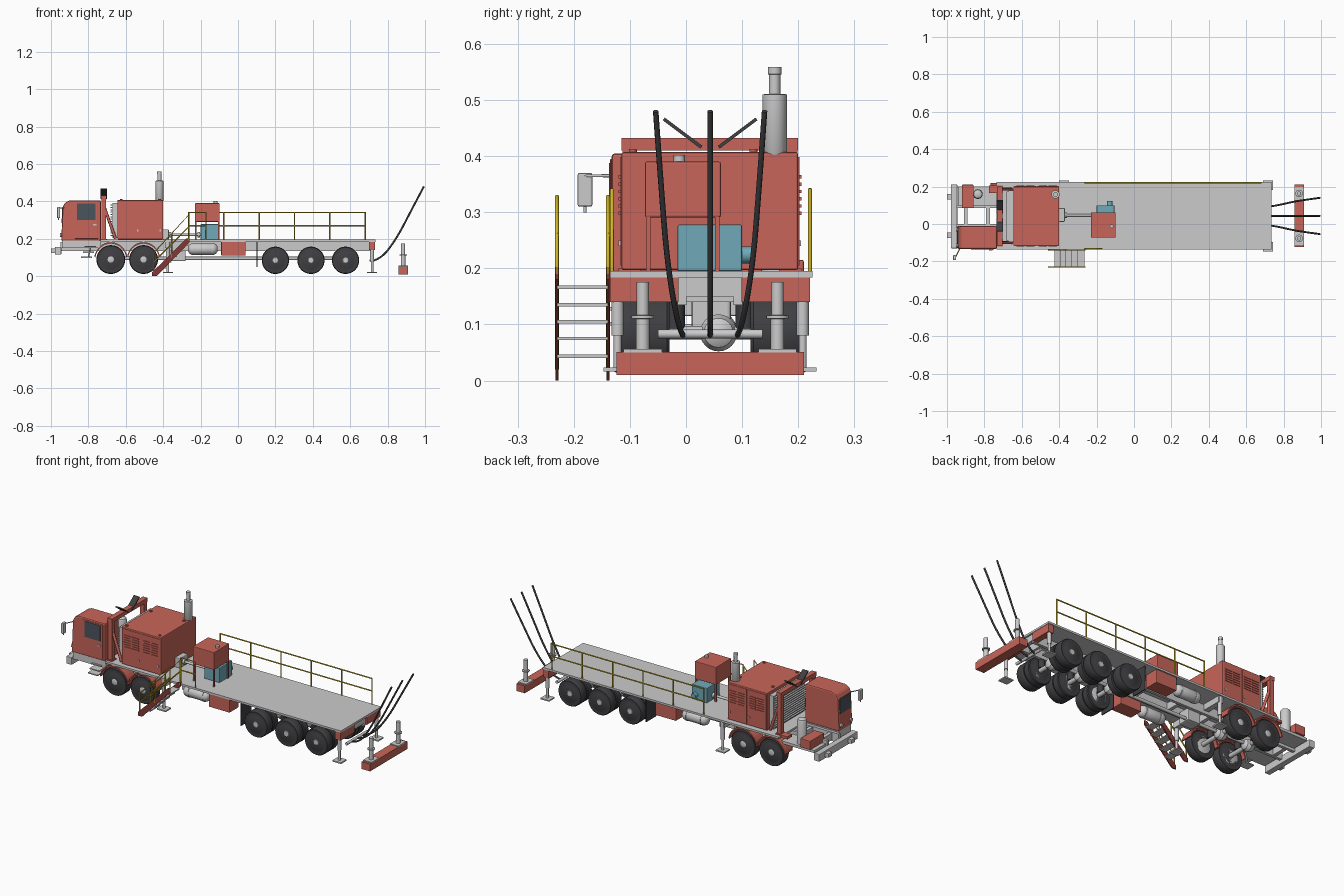
import bpy, bmesh, math
from mathutils import Vector

YC = 0.043  # centre line of the vehicle


def mat(name, r, g, b):
    m = bpy.data.materials.new(name)
    m.diffuse_color = (r, g, b, 1)
    return m


RED = mat("red_paint", 0.58, 0.13, 0.10)
DARKRED = mat("dark_red_paint", 0.22, 0.04, 0.035)
BLUE = mat("blue_paint", 0.16, 0.40, 0.48)
YELLOW = mat("yellow_paint", 0.65, 0.48, 0.02)
RUBBER = mat("rubber", 0.05, 0.05, 0.055)
GLASS = mat("glass", 0.07, 0.09, 0.11)


def finish(name, bm, m=None, bevel=0, smooth=False):
    bmesh.ops.recalc_face_normals(bm, faces=bm.faces)
    me = bpy.data.meshes.new(name)
    bm.to_mesh(me)
    bm.free()
    o = bpy.data.objects.new(name, me)
    bpy.context.collection.objects.link(o)
    if m:
        me.materials.append(m)
    if bevel:
        b = o.modifiers.new("bevel", "BEVEL")
        b.width, b.segments = bevel, 2
    if smooth:
        bpy.ops.object.select_all(action="DESELECT")
        o.select_set(True)
        bpy.context.view_layer.objects.active = o
        bpy.ops.object.shade_smooth_by_angle(angle=math.radians(35))
    return o


def box(name, x0, x1, y0, y1, z0, z1, m=None, bevel=0):
    bm = bmesh.new()
    bmesh.ops.create_cube(bm, size=1)
    for v in bm.verts:
        v.co = ((x0 + x1) / 2 + v.co.x * (x1 - x0), (y0 + y1) / 2 + v.co.y * (y1 - y0),
                (z0 + z1) / 2 + v.co.z * (z1 - z0))
    return finish(name, bm, m, bevel)


def prism(name, pts, y0, y1, m=None, bevel=0):
    """Side profile in x,z pushed from y0 to y1."""
    bm = bmesh.new()
    f = bm.faces.new([bm.verts.new((x, y0, z)) for x, z in pts])
    r = bmesh.ops.extrude_face_region(bm, geom=[f])
    for v in r["geom"]:
        if isinstance(v, bmesh.types.BMVert):
            v.co.y = y1
    return finish(name, bm, m, bevel)


def lathe(name, a, b, prof, m=None, n=24):
    """Profile of (distance along axis, radius) turned about the axis a-b."""
    a, d = Vector(a), (Vector(b) - Vector(a)).normalized()
    q = d.to_track_quat("Z", "Y")
    bm = bmesh.new()
    rings = [[bm.verts.new(a + q @ Vector((r * math.cos(t * math.tau / n), r * math.sin(t * math.tau / n), h)))
              for t in range(n)] for h, r in prof]
    for r0, r1 in zip(rings, rings[1:]):
        for i in range(n):
            bm.faces.new((r0[i], r0[(i + 1) % n], r1[(i + 1) % n], r1[i]))
    bm.faces.new(rings[0])
    bm.faces.new(rings[-1])
    return finish(name, bm, m, 0, True)


def cyl(name, a, b, r, m=None, n=16):
    return lathe(name, a, b, [(0, r), ((Vector(b) - Vector(a)).length, r)], m, n)


def tube(name, paths, r, m=None, smooth=False):
    cu = bpy.data.curves.new(name, "CURVE")
    cu.dimensions, cu.bevel_depth, cu.bevel_resolution, cu.use_fill_caps = "3D", r, 2, True
    for pts in paths:
        s = cu.splines.new("NURBS" if smooth else "POLY")
        s.points.add(len(pts) - 1)
        for p, c in zip(s.points, pts):
            p.co = (*c, 1)
        if smooth:
            s.use_endpoint_u, s.order_u = True, 3
    if m:
        cu.materials.append(m)
    o = bpy.data.objects.new(name, cu)
    bpy.context.collection.objects.link(o)


# Deck, frame rails and cross members
box("deck", -0.735, 0.735, -0.135, 0.225, 0.184, 0.195)
for s in (-1, 1):
    y = YC + s * 0.05
    box("frame_rail", -0.95, 0.725, y - 0.008, y + 0.008, 0.135, 0.184)
for x in (-0.9, -0.78, -0.6, -0.42, -0.22, 0.0, 0.1, 0.3, 0.48, 0.66):
    box("cross_member", x - 0.01, x + 0.01, -0.003, 0.089, 0.14, 0.18)
box("rear_plate", 0.705, 0.725, -0.01, 0.095, 0.15, 0.184)
cyl("rear_crossbar", (0.71, -0.05, 0.083), (0.71, 0.136, 0.083), 0.008)

# Front bumper with tow blocks
box("bumper", -0.978, -0.945, -0.13, 0.212, 0.115, 0.157, None, 0.003)
for y in (-0.06, 0.146):
    box("tow_block", -1.0, -0.975, y - 0.015, y + 0.015, 0.125, 0.147)

# Half-width cab
prism("cab", [(-0.945, 0.19), (-0.733, 0.19), (-0.733, 0.405), (-0.9, 0.405), (-0.925, 0.393), (-0.937, 0.37)],
      -0.133, -0.012, RED, 0.007)
box("cab_base", -0.94, -0.735, -0.125, -0.015, 0.15, 0.19)
box("door_panel", -0.872, -0.748, -0.1355, -0.13, 0.2, 0.395, RED, 0.002)
box("door_window", -0.86, -0.762, -0.1375, -0.13, 0.3, 0.388, GLASS)
box("door_handle", -0.775, -0.757, -0.141, -0.135, 0.272, 0.278)
prism("windshield", [(-0.9435, 0.285), (-0.9395, 0.368), (-0.93, 0.368), (-0.93, 0.285)], -0.12, -0.025, GLASS)
for y in (-0.115, -0.03):
    cyl("headlight", (-0.952, y, 0.22), (-0.93, y, 0.22), 0.011)
for z, x in ((0.155, -0.79), (0.125, -0.8), (0.098, -0.81)):
    box("cab_step", x - 0.03, x + 0.03, -0.135, -0.085, z, z + 0.006)
tube("step_hanger", [[(-0.78, -0.09, 0.19), (-0.8, -0.09, 0.1)]], 0.004)
tube("mirror_arm", [[(-0.93, -0.13, 0.365), (-0.955, -0.18, 0.365), (-0.96, -0.18, 0.3)]], 0.003)
box("mirror", -0.967, -0.952, -0.193, -0.167, 0.31, 0.37, None, 0.003)

# Low box and air cleaner beside the cab
box("battery_box", -0.92, -0.858, 0.085, 0.21, 0.165, 0.215, RED, 0.003)
box("front_shelf", -0.94, -0.735, 0.085, 0.2, 0.15, 0.165)
lathe("air_cleaner", (-0.835, 0.16, 0.165), (-0.835, 0.16, 1),
      [(0, 0.026), (0.125, 0.026), (0.135, 0.022), (0.14, 0.012)])

# Support gantry behind the cab
for s in (-1, 1):
    y = YC + s * 0.143
    box("gantry_post", -0.73, -0.705, y - 0.013, y + 0.013, 0.19, 0.415, RED)
    tube("gantry_brace", [[(-0.715, y, 0.37), (-0.655, y, 0.2)]], 0.008, RED)
    box("gantry_foot", -0.775, -0.7, y - 0.02, y + 0.02, 0.185, 0.2, RED)
    a, b = YC + s * 0.017, YC + s * 0.081
    o = box("cradle_plate", -0.735, -0.70, -0.042, 0.042, -0.003, 0.003, RUBBER)
    o.location.y, o.location.z = (a + b) / 2, 0.441
    o.rotation_euler.x = s * math.atan2(0.048, 0.064)
box("gantry_beam", -0.732, -0.703, -0.115, 0.2, 0.41, 0.432, RED)

# Radiator with slats
box("radiator", -0.672, -0.645, -0.095, 0.18, 0.205, 0.39)
for i in range(14):
    z = 0.215 + i * 0.0125
    box("radiator_slat", -0.682, -0.67, -0.09, 0.175, z, z + 0.005)

# Engine house with panels, louvres and roof caps
box("engine_house", -0.645, -0.4, -0.115, 0.2, 0.197, 0.407, RED, 0.004)
for y, s in ((-0.115, -1), (0.2, 1)):
    for x0 in (-0.64, -0.519):
        box("house_door", x0, x0 + 0.115, y - 0.002, y + 0.002, 0.205, 0.398, RED)
        box("door_latch", x0 + 0.1, x0 + 0.108, y - 0.005, y + 0.005, 0.24, 0.25)
        for c in range(2):
            for r in range(6):
                x, z = x0 + 0.012 + c * 0.05, 0.295 + r * 0.013
                box("louvre", x, x + 0.042, y - 0.0055, y + 0.0055, z, z + 0.006, RED)
for x in (-0.625, -0.42):
    for y in (-0.095, 0.12):
        cyl("roof_cap", (x, y, 0.4), (x, y, 0.413), 0.007, RED, 12)
lathe("exhaust_stack", (-0.42, 0.158, 0.385), (-0.42, 0.158, 1),
      [(0, 0.008), (0.02, 0.022), (0.125, 0.022), (0.126, 0.01), (0.16, 0.01), (0.161, 0.012), (0.174, 0.012)])

# Gearbox, shaft, blue pump and red cabinet on legs
box("gearbox", -0.402, -0.37, 0.012, 0.085, 0.195, 0.25, None, 0.004)
cyl("drive_shaft", (-0.375, 0.047, 0.222), (-0.2, 0.047, 0.222), 0.007)
for x in (-0.365, -0.21):
    cyl("shaft_flange", (x - 0.006, 0.047, 0.222), (x + 0.006, 0.047, 0.222), 0.015)
box("pump_body", -0.2, -0.105, -0.015, 0.1, 0.195, 0.278, BLUE, 0.003)
cyl("pump_port", (-0.13, 0.095, 0.224), (-0.13, 0.122, 0.224), 0.015, BLUE)
box("cabinet", -0.23, -0.098, -0.073, 0.062, 0.291, 0.39, RED, 0.003)
cyl("cabinet_cap", (-0.12, -0.012, 0.388), (-0.12, -0.012, 0.402), 0.01)
for x in (-0.225, -0.103):
    for y in (-0.067, 0.056):
        box("cabinet_leg", x - 0.004, x + 0.004, y - 0.004, y + 0.004, 0.193, 0.293, RED)

# Wheels, axles, differentials and springs
TYRE = [(0, .64), (.03, .68), (0, .95), (.12, 1), (.88, 1), (1, .95), (.97, .68), (1, .64)]
RIM = [(0, .6), (.04, .65), (.96, .65), (1, .6), (.85, .55), (.72, .3), (.97, .25), (1.02, .2), (1.02, .05)]


def wheel(x, s, z, r, y_in, w):
    a, b = (x, YC + s * y_in, z), (x, YC + s, z)
    lathe("tyre", a, b, [(h * w, q * r) for h, q in TYRE], RUBBER, 36)
    lathe("rim", a, b, [(h * w, q * r) for h, q in RIM], None, 28)
    for i in range(10):
        t = i * math.tau / 10
        p = Vector((x + 0.42 * r * math.cos(t), YC + s * (y_in + w * 0.7), z + 0.42 * r * math.sin(t)))
        cyl("wheel_nut", p, p + Vector((0, s * w * 0.2, 0)), r * 0.04, None, 6)


for x in (-0.68, -0.505, 0.2, 0.39, 0.575):
    front = x < 0
    z, r = (0.089, 0.077) if front else (0.085, 0.073)
    cyl("axle", (x, YC - 0.13, z), (x, YC + 0.13, z), 0.012)
    lathe("differential", (x - 0.035, YC + 0.015, z), (1, YC + 0.015, z),
          [(0, 0.012), (0.012, 0.026), (0.035, 0.033), (0.055, 0.026), (0.066, 0.01)])
    for s in (-1, 1):
        wheel(x, s, z, r, 0.118, 0.052)
        if not front:
            wheel(x, s, z, r, 0.072, 0.042)
        y = YC + s * 0.062
        cyl("air_spring", (x, y, z + 0.008), (x, y, 0.14), 0.017, RUBBER)
        if front:
            arc = [math.radians(8 + i * 164 / 16) for i in range(17)]
            pts = [(x + 0.083 * math.cos(t), z + 0.085 * math.sin(t)) for t in arc]
            pts += [(x + 0.089 * math.cos(t), z + 0.093 * math.sin(t)) for t in reversed(arc)]
            prism("front_fender", pts, YC + s * 0.105, YC + s * 0.175, RED)
cyl("prop_shaft", (-0.68, YC + 0.015, 0.095), (0.575, YC + 0.015, 0.095), 0.009)
box("transfer_case", -0.36, -0.28, 0.01, 0.08, 0.08, 0.15, None, 0.006)

# Air tanks, tool boxes and mud flaps on both sides
for s in (-1, 1):
    y = YC + s * 0.135
    lathe("air_tank", (-0.267, y, 0.145), (1, y, 0.145),
          [(0, 0.012), (0.008, 0.025), (0.02, 0.031), (0.138, 0.031), (0.15, 0.025), (0.158, 0.012)])
    for x in (-0.235, -0.145):
        cyl("tank_strap", (x, y, 0.145), (x + 0.01, y, 0.145), 0.033, None, 24)
    box("tool_box", -0.09, 0.04, y - 0.04, y + 0.04, 0.11, 0.186, RED, 0.003)
    box("mud_flap", 0.1, 0.105, YC + s * 0.12 - 0.045, YC + s * 0.12 + 0.045, 0.05, 0.184, RUBBER)
    # Levelling jacks and rear outrigger boxes
    for x in (-0.375, 0.717):
        yj = YC + s * 0.165
        cyl("jack_barrel", (x, yj, 0.08), (x, yj, 0.186), 0.011)
        cyl("jack_rod", (x, yj, 0.02), (x, yj, 0.09), 0.007)
        box("jack_foot", x - 0.027, x + 0.027, yj - 0.025, yj + 0.025, 0.016, 0.023)
    ya = YC + s * 0.117
    box("rear_outrigger", 0.7, 0.733, ya - 0.061, ya + 0.061, 0.14, 0.185, RED)
    box("mid_outrigger", -0.39, -0.36, ya - 0.055, ya + 0.055, 0.15, 0.184)
    # Jacks on the separate ground beam
    yb = YC + s * 0.12
    lathe("beam_jack", (0.883, yb, 0.05), (0.883, yb, 1),
          [(0, 0.012), (0.06, 0.012), (0.061, 0.02), (0.066, 0.02), (0.067, 0.011), (0.126, 0.011)])
    box("beam_jack_plate", 0.857, 0.909, yb - 0.034, yb + 0.034, 0.05, 0.056)
box("ground_beam", 0.857, 0.909, -0.124, 0.21, 0.01, 0.051, RED)

# Three hoses rising from the tail
tube("tail_hoses", [[(0.71, YC + s * 0.048, 0.08), (0.765, YC + s * 0.056, 0.09), (0.85, YC + s * 0.076, 0.205),
                     (0.92, YC + s * 0.087, 0.34), (0.994, YC + s * 0.097, 0.48)] for s in (-1, 0, 1)],
     0.005, RUBBER, True)

# Side guard rail
XS = [-0.265 + 0.189 * i for i in range(6)]
YR = 0.221
tube("guard_rail", [[(XS[0], YR, z), (XS[-1], YR, z)] for z in (0.34, 0.27)]
     + [[(x, YR, 0.19), (x, YR, 0.342)] for x in XS], 0.0035, YELLOW)

# Stairs with treads and handrails
for y in (-0.139, -0.23):
    prism("stair_stringer", [(-0.46, 0), (-0.435, 0), (-0.26, 0.18), (-0.26, 0.202), (-0.275, 0.202), (-0.46, 0.02)],
          y - 0.003, y + 0.003, DARKRED)
    tube("stair_handrail", [[(-0.45, y, 0.02), (-0.45, y, 0.125), (-0.263, y, 0.328), (-0.263, y, 0.19)],
                            [(-0.45, y, 0.075), (-0.263, y, 0.265)],
                            [(-0.355, y, 0.1), (-0.355, y, 0.228)]], 0.0035, YELLOW)
for z in (0.043, 0.075, 0.105, 0.135, 0.166):
    x = -0.447 + z * 0.97
    box("stair_tread", x - 0.02, x + 0.02, -0.23, -0.139, z - 0.003, z + 0.003)
tube("landing_rail", [[(-0.263, -0.132, 0.19), (-0.263, -0.132, 0.34), (-0.172, -0.132, 0.34), (-0.172, -0.132, 0.19)],
                      [(-0.263, -0.132, 0.27), (-0.172, -0.132, 0.27)]], 0.0035, YELLOW)
